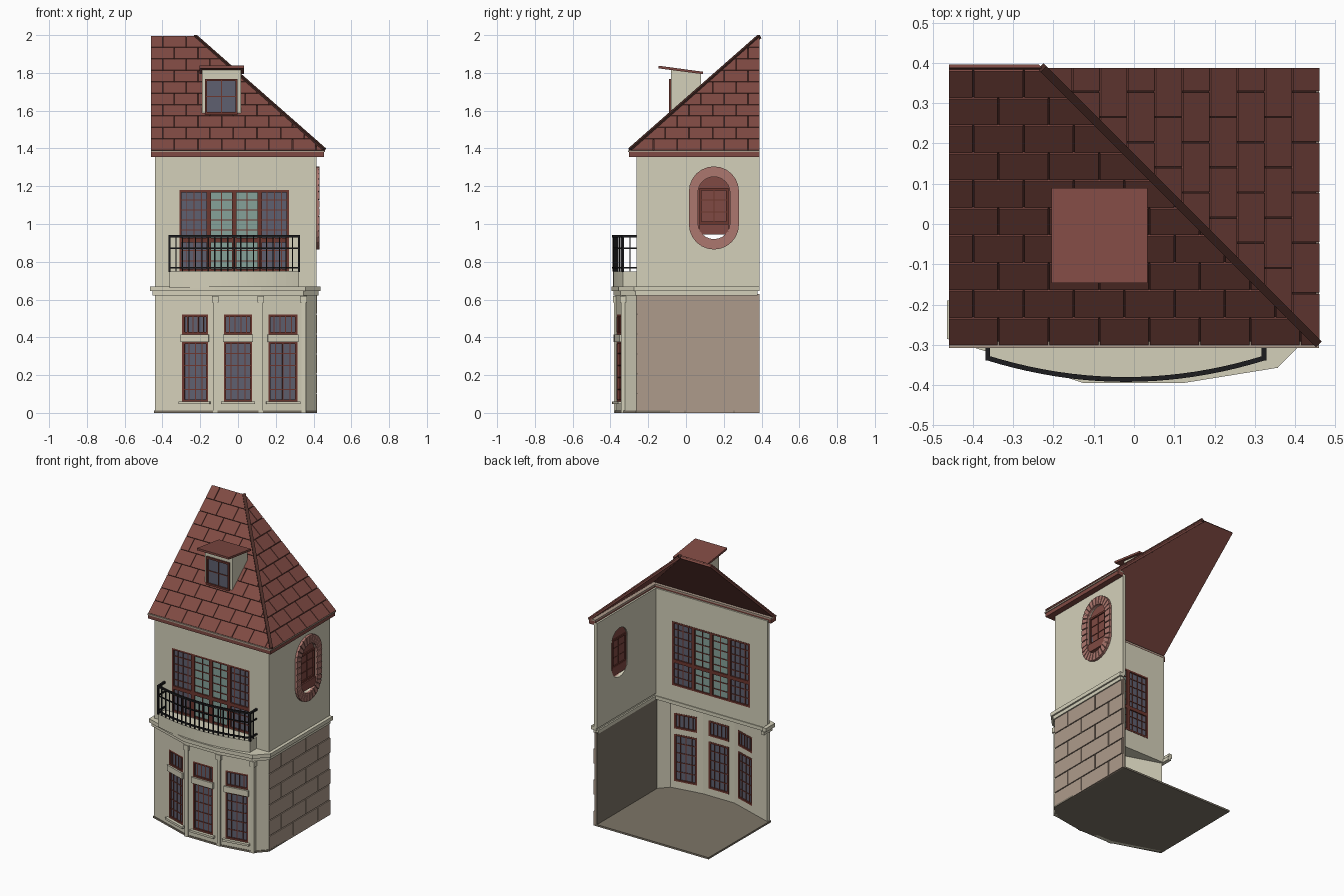
import bpy, bmesh, math
from mathutils import Matrix, Vector

if "Cube" in bpy.data.objects:
    bpy.data.objects.remove(bpy.data.objects["Cube"])


def material(name, code):
    rgb = [int(code[i:i + 2], 16) / 255 for i in (0, 2, 4)]
    lin = [((c + 0.055) / 1.055) ** 2.4 for c in rgb] + [1]
    m = bpy.data.materials.new(name)
    m.use_nodes = True
    m.diffuse_color = lin
    m.node_tree.nodes["Principled BSDF"].inputs["Base Color"].default_value = lin
    return m


CREAM = material("cream plaster", "d4d0ba")
ROOF = material("red roof tile", "804a43")
GAP = material("dark tile gap", "4a2c27")
FRAME = material("red brown frame", "6c372f")
STONE = material("tan stone", "ae9b8b")
FLOOR = material("dark stone", "7d7567")
IRON = material("black iron", "1c1c1e")
GLASS = material("grey blue glass", "5f6070")
TEAL = material("teal glass", "86a29a")
PINK = material("pink brick", "ac776e")
I = Matrix.Identity(4)


def shift(x, y, z=0):
    return Matrix.Translation((x, y, z))


def turn(angle, axis):
    return Matrix.Rotation(angle, 4, axis)


def finish(name, bm, mat):
    bmesh.ops.recalc_face_normals(bm, faces=bm.faces[:])
    mesh = bpy.data.meshes.new(name)
    bm.to_mesh(mesh)
    bm.free()
    mesh.materials.append(mat)
    bpy.context.collection.objects.link(bpy.data.objects.new(name, mesh))


def box(bm, M, x0, x1, y0, y1, z0, z1):
    size = Matrix.Diagonal((x1 - x0, y1 - y0, z1 - z0, 1))
    mid = shift((x0 + x1) / 2, (y0 + y1) / 2, (z0 + z1) / 2)
    bmesh.ops.create_cube(bm, size=1, matrix=M @ mid @ size)


def boxes(name, mat, items, M=I):
    bm = bmesh.new()
    for b in items:
        box(bm, M, *b)
    finish(name, bm, mat)


def beam(bm, p, q, w):
    p, q = Vector(p), Vector(q)
    M = Matrix.Translation(p) @ (q - p).to_track_quat('Z', 'Y').to_matrix().to_4x4()
    box(bm, M, -w / 2, w / 2, -w / 2, w / 2, 0, (q - p).length)


def prism(bm, pts, a, b, M=I):
    low = [bm.verts.new(M @ Vector((x, y, a))) for x, y in pts]
    top = [bm.verts.new(M @ Vector((x, y, b))) for x, y in pts]
    bm.faces.new(low)
    bm.faces.new(top)
    n = len(pts)
    for i in range(n):
        j = (i + 1) % n
        bm.faces.new((low[i], low[j], top[j], top[i]))


def solid(name, mat, pts, a, b, M=I):
    bm = bmesh.new()
    prism(bm, pts, a, b, M)
    finish(name, bm, mat)


def wall(name, mat, M, u0, u1, z0, z1, holes, t=0.022):
    # flat wall made of the cells around its rectangular openings
    us = sorted({u0, u1} | {h[k] for h in holes for k in (0, 1)})
    zs = sorted({z0, z1} | {h[k] for h in holes for k in (2, 3)})
    cells = []
    for a, b in zip(us, us[1:]):
        for c, d in zip(zs, zs[1:]):
            u, z = (a + b) / 2, (c + d) / 2
            if not any(h[0] < u < h[1] and h[2] < z < h[3] for h in holes):
                cells.append((a, b, 0, t, c, d))
    boxes(name, mat, cells, M)


def window(name, M, u0, u1, z0, z1, cols, rows, glass=GLASS, edge=0.012, bar=0.005):
    boxes(name + "_glass", glass, [(u0, u1, 0.009, 0.015, z0, z1)], M)
    f = [(u0, u0 + edge, 0, 0.024, z0, z1), (u1 - edge, u1, 0, 0.024, z0, z1),
         (u0, u1, 0, 0.024, z0, z0 + edge), (u0, u1, 0, 0.024, z1 - edge, z1)]
    for i in range(1, cols):
        u = u0 + (u1 - u0) * i / cols
        f.append((u - bar / 2, u + bar / 2, 0.005, 0.019, z0, z1))
    for i in range(1, rows):
        z = z0 + (z1 - z0) * i / rows
        f.append((u0, u1, 0.005, 0.019, z - bar / 2, z + bar / 2))
    boxes(name + "_frame", FRAME, f, M)


# ground floor bay with windows
bay = [(-0.44, -0.268), (-0.12, -0.373), (0.12, -0.373), (0.347, -0.336), (0.415, -0.262)]
spans = [(0.152, 0.297), (0.045, 0.195), (0.042, 0.197), None]
for i, span in enumerate(spans):
    (ax, ay), (bx, by) = bay[i], bay[i + 1]
    M = shift(ax, ay) @ turn(math.atan2(by - ay, bx - ax), 'Z')
    length = math.hypot(bx - ax, by - ay)
    holes = [(span[0], span[1], 0.06, 0.52)] if span else []
    wall(f"bay_wall_{i}", CREAM, M, 0, length, 0, 0.64, holes)
    if span:
        a, b = span
        window(f"bay_window_{i}", M, a, b, 0.06, 0.378, 4, 5)
        window(f"bay_transom_{i}", M, a, b, 0.415, 0.52, 5, 1)
        boxes(f"bay_sills_{i}", CREAM, [(a - 0.005, b + 0.005, -0.012, 0.022, 0.376, 0.416),
                                        (a - 0.014, b + 0.014, -0.02, 0.022, 0.046, 0.06)], M)
posts = []
for x, y in bay[1:4]:
    posts.append((x - 0.012, x + 0.012, y - 0.007, y + 0.02, 0, 0.62))
    posts.append((x - 0.018, x + 0.018, y - 0.013, y + 0.02, 0.585, 0.62))
boxes("pilasters", CREAM, posts)
solid("floor", FLOOR, [(x * 1.01, y * 1.01) for x, y in bay] + [(0.415, 0.388), (-0.44, 0.388)], 0, 0.012)

# cornice between the floors
cornice = [(-0.465, -0.19), (-0.465, -0.285), (-0.125, -0.395), (0.122, -0.395), (0.357, -0.357),
           (0.437, -0.275), (0.437, 0.388), (0.4, 0.388), (0.4, -0.24), (-0.44, -0.24), (-0.44, -0.19)]
solid("cornice_top", CREAM, cornice, 0.645, 0.67)
solid("cornice_lower", CREAM, [(x * 0.975, min(y * 0.975, 0.388)) for x, y in cornice], 0.622, 0.645)

# stone side wall
SIDE = shift(0.415, 0) @ turn(math.pi / 2, 'Z')
Y0, Y1 = -0.262, 0.388
boxes("side_wall_lining", FLOOR, [(Y0, Y1, 0.01, 0.022, 0, 0.63)], SIDE)
blocks = [(Y0, Y1, 0.004, 0.01, 0, 0.63)]
for row in range(6):
    start = Y0 - (row % 2) * 0.13
    for k in range(4):
        a, b = max(Y0, start + k * 0.26), min(Y1, start + k * 0.26 + 0.253)
        if b > a:
            blocks.append((a, b, -0.003, 0.005, row * 0.105, row * 0.105 + 0.099))
boxes("side_wall_blocks", STONE, blocks, SIDE)

# upper front wall and its wide window
FRONT = shift(0, -0.262)
wall("upper_front_wall", CREAM, FRONT, -0.44, 0.415, 0.66, 1.37, [(-0.31, 0.27, 0.75, 1.18)])
for name, a, b, glass in (("left", 0.115, 0.27, GLASS), ("middle_left", -0.02, 0.115, TEAL),
                          ("middle_right", -0.155, -0.02, TEAL), ("right", -0.31, -0.155, GLASS)):
    cols = 4 if glass == GLASS else 2
    window(f"upper_window_{name}", FRONT, a, b, 0.915, 1.18, cols, 5, glass)
    window(f"lower_panes_{name}", FRONT, a, b, 0.75, 0.915, cols, 3, glass)

# upper side wall with a long round-ended opening
CY, CZ = 0.148, 1.085
OVAL = SIDE @ shift(CY, 0, CZ) @ turn(math.pi / 2, 'X')
wall("upper_side_wall", CREAM, SIDE, Y0, Y1, 0.66, 1.37, [(CY - 0.16, CY + 0.16, CZ - 0.25, CZ + 0.25)])


def capsule(r, s):
    half = [(r * math.cos(math.pi * k / 12), s + r * math.sin(math.pi * k / 12)) for k in range(13)]
    half += [(-r, s - s * k / 2) for k in (1, 2, 3)]
    return half + [(-x, -y) for x, y in half]


inner, outer = capsule(0.085, 0.08), capsule(0.1325, 0.0875)
rect = []
for x, y in inner:
    f = min(0.16 / max(abs(x), 1e-6), 0.25 / max(abs(y), 1e-6))
    rect.append((x * f, y * f))
for cx in (-0.16, 0.16):
    for cy in (-0.25, 0.25):
        k = min(range(len(rect)), key=lambda i: math.dist(rect[i], (cx, cy)))
        rect[k] = (cx, cy)


def ring(name, mat, ins, outs, a, b, gap=0.0):
    bm = bmesh.new()
    n = len(ins)
    for i in range(n):
        j = (i + 1) % n
        pin = [Vector(ins[i]).lerp(Vector(ins[j]), t) for t in (gap, 1 - gap)]
        pout = [Vector(outs[i]).lerp(Vector(outs[j]), t) for t in (1 - gap, gap)]
        prism(bm, pin + pout, a, b, OVAL)
    finish(name, bm, mat)


ring("side_wall_around_window", CREAM, inner, rect, -0.022, 0)
ring("brick_surround", PINK, inner, outer, 0, 0.01)
ring("brick_surround_blocks", PINK, inner, outer, 0.01, 0.017, 0.08)
solid("oval_panel", ROOF, [(x, max(y, -0.14)) for x, y in inner], -0.014, -0.006, OVAL)
window("oval_window", SIDE @ shift(0, -0.003), CY - 0.077, CY + 0.077, 1.0, 1.19, 2, 3)
boxes("oval_window_sill", ROOF, [(CY - 0.077, CY + 0.077, -0.012, 0.02, 0.945, 1.0)], SIDE)

# balcony slab and iron railing
arc = []
for k in range(21):
    t = k / 10 - 1
    arc.append((-0.02 + 0.343 * t, -0.386 + 0.053 * t * t))
path = [(arc[0][0], -0.262)] + arc + [(arc[-1][0], -0.262)]
solid("balcony_slab", CREAM, path, 0.66, 0.748)
bm = bmesh.new()
for z, w in ((0.768, 0.009), (0.872, 0.007), (0.935, 0.012)):
    for (ax, ay), (bx, by) in zip(path, path[1:]):
        beam(bm, (ax, ay, z), (bx, by, z), w)
for x, y in arc + [(arc[0][0], -0.297), (arc[-1][0], -0.297)]:
    beam(bm, (x, y, 0.748), (x, y, 0.935), 0.006)
for x, y in (arc[0], arc[-1]):
    beam(bm, (x, y, 0.745), (x, y, 0.94), 0.012)
finish("balcony_railing", bm, IRON)

# two tiled roof slopes meeting at a hip
PITCH = math.atan2(0.605, 0.683)
SLOPE = math.hypot(0.605, 0.683)


def slope(name, M, length, keep_front):
    layers = {"base": [(0, length, 0, SLOPE, -0.012, -0.002)],
              "gaps": [(0, length, 0, SLOPE, -0.002, 0.002)], "tiles": []}
    h = SLOPE / 10
    for row in range(10):
        for col in range(9):
            a = col * 0.125 - (row % 2) * 0.0625
            b = min(length, a + 0.1215)
            if b > max(a, 0):
                layers["tiles"].append((max(a, 0), b, row * h, row * h + h - 0.004, 0.002, 0.009))
    for layer, items in layers.items():
        bm = bmesh.new()
        for item in items:
            box(bm, M, *item)
        bmesh.ops.bisect_plane(bm, geom=bm.verts[:] + bm.edges[:] + bm.faces[:],
                               plane_co=(0.455, -0.295, 0), plane_no=(1, 1, 0),
                               clear_outer=keep_front, clear_inner=not keep_front)
        finish(f"{name}_{layer}", bm, GAP if layer == "gaps" else ROOF)


slope("front_roof", shift(-0.46, -0.295, 1.385) @ turn(PITCH, 'X'), 0.915, True)
slope("side_roof", shift(0.455, -0.295, 1.385) @ turn(math.pi / 2, 'Z') @ turn(PITCH, 'X'), 0.683, False)
bm = bmesh.new()
beam(bm, (0.455, -0.295, 1.392), (-0.228, 0.388, 1.992), 0.02)
finish("hip_ridge", bm, GAP)
boxes("eaves_fascia", ROOF, [(-0.46, 0.455, -0.303, -0.25, 1.355, 1.38),
                             (0.405, 0.455, -0.303, 0.388, 1.355, 1.38)])
boxes("eaves_strip", STONE, [(-0.46, 0.46, -0.308, -0.25, 1.38, 1.39),
                             (0.405, 0.46, -0.308, 0.388, 1.38, 1.39)])

# dormer
PROFILE = Matrix(((0, 0, 1, 0), (1, 0, 0, 0), (0, 1, 0, 0), (0, 0, 0, 1)))
solid("dormer_body", CREAM, [(-0.08, 1.575), (0.08, 1.715), (0.08, 1.8), (-0.08, 1.822)], -0.19, 0.015, PROFILE)
solid("dormer_roof", ROOF, [(-0.146, 1.824), (0.09, 1.793), (0.09, 1.806), (-0.146, 1.838)], -0.205, 0.033, PROFILE)
window("dormer_window", shift(0, -0.091), -0.175, -0.002, 1.58, 1.768, 2, 2)
